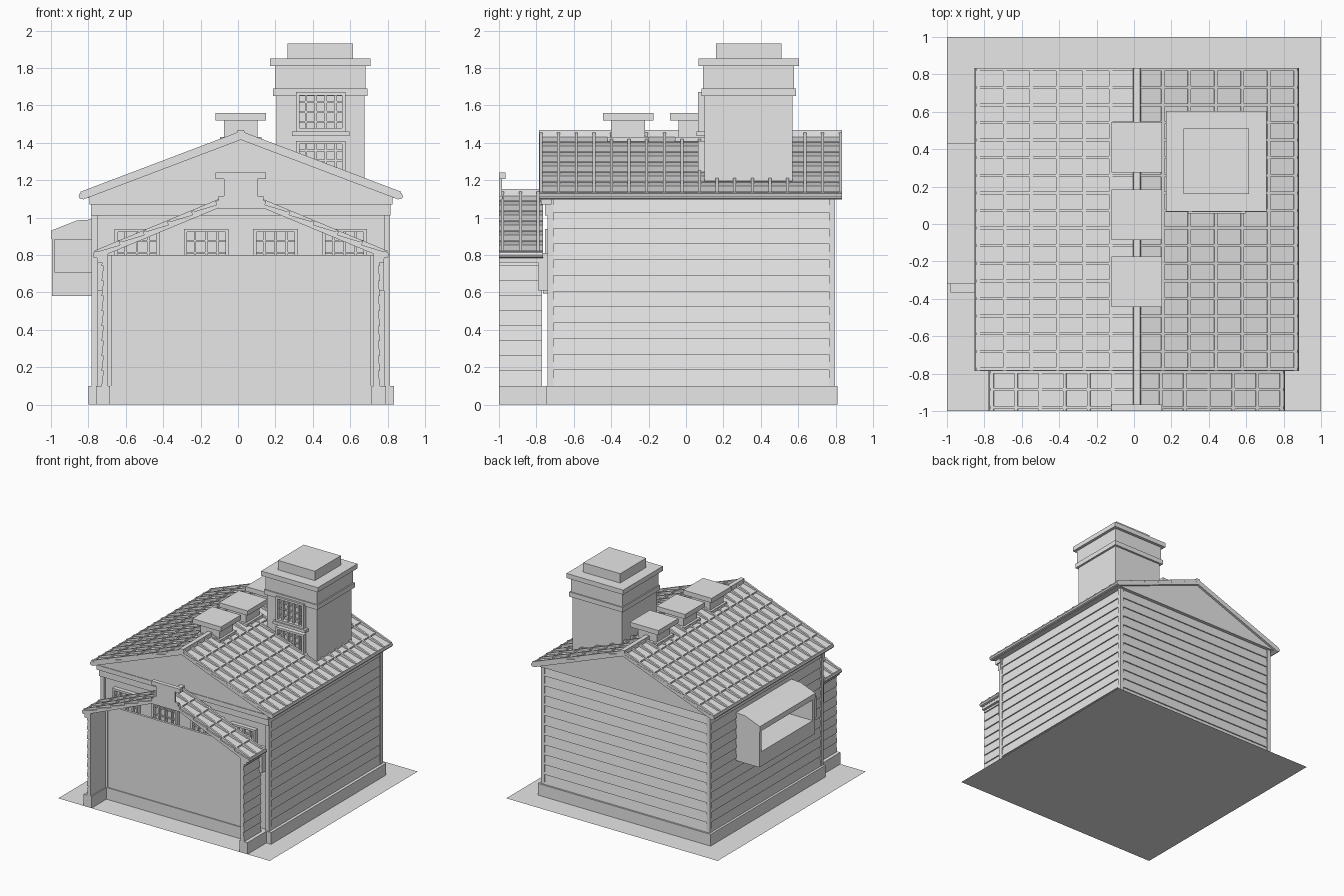
import bpy, bmesh, math
from mathutils import Vector

cube = bpy.data.objects.get("Cube")
if cube:
    bpy.data.objects.remove(cube, do_unlink=True)

grey = bpy.data.materials.new("plain grey")
grey.use_nodes = True
COLOUR = (0.8, 0.8, 0.8, 1)
grey.diffuse_color = COLOUR
grey.node_tree.nodes["Principled BSDF"].inputs["Base Color"].default_value = COLOUR

CX = 0.015            # centre line of the house
FRONT, BACK = -0.72, 0.785


def finish(name, bm):
    bmesh.ops.recalc_face_normals(bm, faces=bm.faces)
    mesh = bpy.data.meshes.new(name)
    bm.to_mesh(mesh)
    bm.free()
    mesh.materials.append(grey)
    obj = bpy.data.objects.new(name, mesh)
    bpy.context.collection.objects.link(obj)
    return obj


def add_prism(bm, profile, axis, a, b):
    """Extrude a (horizontal, z) profile along x or y from a to b."""
    def place(u, v, w):
        return (u, w, v) if axis == 'y' else (w, u, v)
    face = bm.faces.new([bm.verts.new(place(u, v, a)) for u, v in profile])
    out = bmesh.ops.extrude_face_region(bm, geom=[face], use_keep_orig=True)
    shift = Vector(place(0, 0, b - a))
    for v in out["geom"]:
        if isinstance(v, bmesh.types.BMVert):
            v.co += shift


def prism(name, profile, axis, a, b):
    bm = bmesh.new()
    add_prism(bm, profile, axis, a, b)
    return finish(name, bm)


def add_box(bm, x, y, z):
    add_prism(bm, [(x[0], z[0]), (x[1], z[0]), (x[1], z[1]), (x[0], z[1])], 'y', *y)


def box(name, x, y, z):
    bm = bmesh.new()
    add_box(bm, x, y, z)
    return finish(name, bm)


def square(name, cx, cy, half, z):
    return box(name, (cx - half, cx + half), (cy - half, cy + half), z)


def boards(u, side, z0, z1, count):
    """Lapped board outline going up a wall at u, facing side."""
    pts, step = [], (z1 - z0) / count
    for i in range(count):
        pts += [(u + side * 0.01, z0 + i * step), (u, z0 + (i + 1) * step)]
    return pts


# ground, plinth and walls
bm = bmesh.new()
bmesh.ops.create_grid(bm, x_segments=1, y_segments=1, size=1)
finish("ground_plate", bm)
box("plinth", (-0.80, 0.835), (-0.745, 0.81), (0, 0.1))
right = boards(CX + 0.785, 1, 0.1, 1.11, 12)
left = boards(CX - 0.785, -1, 0.1, 1.11, 12)
prism("side_walls", right + left[::-1], 'y', FRONT, BACK - 0.01)
prism("back_wall", boards(BACK, 1, 0.1, 1.11, 12) + [(0, 1.11), (0, 0.1)],
      'x', CX - 0.78, CX + 0.78)
for s, side in ((1, "left"), (-1, "right")):
    for y, end in ((FRONT - 0.005, "front"), (BACK - 0.005, "back")):
        square(f"{end}_{side}_corner_board", CX + s * 0.782, y, 0.016, (0.1, 1.11))
box("front_beam", (CX - 0.80, CX + 0.80), (-0.755, FRONT), (1.01, 1.11))
box("front_beam_top", (CX - 0.81, CX + 0.81), (-0.775, FRONT), (1.07, 1.11))
prism("gable", [(CX - 0.82, 1.105), (CX + 0.82, 1.105), (CX, 1.425)], 'y', -0.77, 0.815)


# tiled roofs: stepped courses, ribs down the slope, rolls along the edges
def roof(name, run, z_ridge, z_eave, y0, y1, courses, ribs):
    drop = z_ridge - z_eave
    length = math.hypot(run, drop)
    tiles, ribbing = bmesh.new(), bmesh.new()
    for s in (1, -1):
        def at(t, h):
            return (CX + s * (run * t + drop / length * h),
                    z_ridge - drop * t + run / length * h)
        for i in range(courses):
            a, b = i / courses, (i + 1) / courses
            add_prism(tiles, [at(a, -0.02), at(b, -0.02), at(b, 0.014), at(a, 0)],
                      'y', y0, y1)
            add_prism(ribbing, [at(b - 0.02, 0), at(b, 0), at(b, 0.02), at(b - 0.02, 0.018)],
                      'y', y0, y1)
        for i in range(len(ribs)):
            add_prism(ribbing, [at(0, 0), at(1, 0), at(1, 0.024), at(0, 0.024)],
                      'y', ribs[i] - 0.008, ribs[i] + 0.008)
        x, z = at(1, 0)
        roll = [(x + 0.017 * math.cos(k * math.pi / 4), z + 0.017 * math.sin(k * math.pi / 4))
                for k in range(8)]
        add_prism(ribbing, roll, 'y', y0, y1)
    finish(name + "_tiles", tiles)
    finish(name + "_ribs", ribbing)
    prism(name + "_ridge_cap", [(CX - 0.022, z_ridge - 0.01), (CX + 0.022, z_ridge - 0.01),
                                (CX + 0.018, z_ridge + 0.03), (CX - 0.018, z_ridge + 0.03)],
          'y', y0, y1)


ROWS = 17
roof("main_roof", 0.85, 1.437, 1.115, -0.785, 0.835, 6,
     [-0.775 + 1.6 * i / ROWS for i in range(ROWS + 1)])
roof("porch_roof", 0.775, 1.122, 0.80, -1.0, -0.765, 6, [-0.98, -0.885, -0.79])

# ridge vents
for i, y in enumerate((-0.31, 0.05, 0.41)):
    square(f"vent_base_{i}", CX, y, 0.11, (1.38, 1.43))
    square(f"vent_neck_{i}", CX, y, 0.09, (1.40, 1.525))
    square(f"vent_cap_{i}", CX, y, 0.135, (1.52, 1.56))
box("porch_vent_base", (CX - 0.12, CX + 0.12), (-1, -0.98), (1.045, 1.115))
box("porch_vent_neck", (CX - 0.09, CX + 0.09), (-1, -0.985), (1.11, 1.21))
box("porch_vent_cap", (CX - 0.135, CX + 0.135), (-1, -0.965), (1.205, 1.24))


# framed windows with glazing bars, facing the front
def window(name, x0, x1, z0, z1, y, uprights, rails):
    bm = bmesh.new()
    w = 0.018
    for x in (x0, x1 - w):
        add_box(bm, (x, x + w), (y - 0.035, y), (z0, z1))
    for z in (z0, z1 - w):
        add_box(bm, (x0, x1), (y - 0.035, y), (z, z + w))
    for i in range(1, uprights + 1):
        x = x0 + (x1 - x0) * i / (uprights + 1)
        add_box(bm, (x - 0.006, x + 0.006), (y - 0.022, y), (z0, z1))
    for i in range(1, rails + 1):
        z = z0 + (z1 - z0) * i / (rails + 1)
        add_box(bm, (x0, x1), (y - 0.015, y), (z - 0.005, z + 0.005))
    add_box(bm, (x0 - 0.02, x1 + 0.02), (y - 0.045, y), (z0 - 0.025, z0))
    finish(name, bm)


for i in range(4):
    x = -0.66 + 0.37 * i
    window(f"front_window_{i}", x, x + 0.24, 0.62, 0.94, FRONT, 3, 4)

# tower
TX, TY = 0.44, 0.335
square("tower_body", TX, TY, 0.235, (1.1, 1.82))
square("tower_band", TX, TY, 0.253, (1.65, 1.69))
square("tower_neck", TX, TY, 0.243, (1.69, 1.815))
square("tower_cap", TX, TY, 0.268, (1.81, 1.85))
square("tower_top", TX, TY, 0.175, (1.85, 1.93))
for i, z in enumerate((1.20, 1.46)):
    window(f"tower_window_{i}", 0.31, 0.575, z, z + 0.21, TY - 0.235, 4, 3)

# porch: boarded side walls, front panel, plinths and brackets
for s, side in ((1, "left"), (-1, "right")):
    inner, outer = CX + s * 0.71, CX + s * 0.735
    prism(f"porch_{side}_wall", boards(outer, s, 0.1, 0.82, 9) + [(inner, 0.82), (inner, 0.1)],
          'y', -1, -0.77)
    spans = {"plinth": (0.70, 0.775, -1, -0.745, 0, 0.1),
             "bracket": (0.71, 0.765, -0.79, -0.725, 0.61, 0.81),
             "plate": (0.71, 0.765, -1, -0.77, 0.76, 0.81),
             "post": (0.69, 0.715, -0.80, -0.77, 0.1, 0.8)}
    for part, (a, b, y0, y1, z0, z1) in spans.items():
        box(f"porch_{side}_{part}", sorted((CX + s * a, CX + s * b)), (y0, y1), (z0, z1))
box("porch_panel", (CX - 0.715, CX + 0.715), (-0.79, -0.77), (0.0, 0.8))
box("porch_panel_plinth", (CX - 0.715, CX + 0.715), (-0.798, -0.77), (0, 0.1))

# bay on the right wall: open on its outer face, with a sloping roof
WALL = -0.77
box("bay_floor", (-0.995, WALL), (-0.32, 0.43), (0.58, 0.705))
box("bay_back_end", (-0.995, WALL), (0.40, 0.43), (0.70, 0.93))
box("bay_front_end", (-0.995, WALL), (-0.32, -0.29), (0.70, 0.93))
box("bay_side_box", (-0.98, WALL), (-0.365, -0.32), (0.705, 0.885))
prism("bay_roof", [(-1, 0.885), (WALL, 0.885), (WALL, 0.99), (-0.86, 0.985), (-1, 0.93)],
      'y', -0.32, 0.43)
